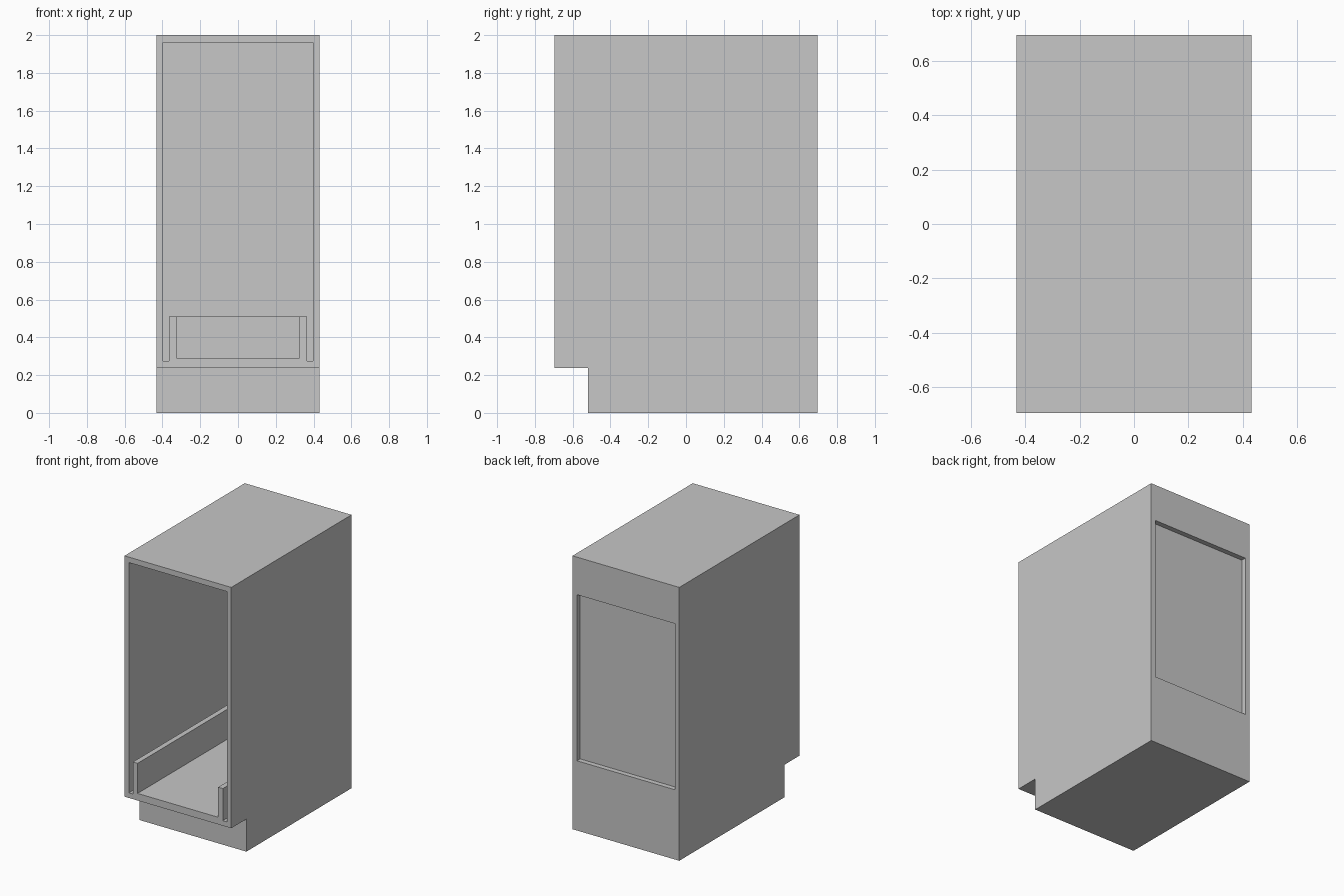
import bpy
import bmesh

default = bpy.data.objects.get("Cube")
if default:
    bpy.data.objects.remove(default, do_unlink=True)

# Single grey finish
GREY = (0.57, 0.57, 0.57, 1.0)
grey = bpy.data.materials.new("plain_grey")
grey.use_nodes = True
grey.diffuse_color = GREY
grey.node_tree.nodes["Principled BSDF"].inputs["Base Color"].default_value = GREY


def extrude_profile(name, profile, half_width):
    """Extrude a closed (y, z) side profile across x, centred on x = 0."""
    bm = bmesh.new()
    face = bm.faces.new([bm.verts.new((-half_width, y, z)) for y, z in profile])
    moved = bmesh.ops.extrude_face_region(bm, geom=[face])["geom"]
    verts = [v for v in moved if isinstance(v, bmesh.types.BMVert)]
    bmesh.ops.translate(bm, verts=verts, vec=(2 * half_width, 0, 0))
    bmesh.ops.recalc_face_normals(bm, faces=bm.faces)
    mesh = bpy.data.meshes.new(name)
    bm.to_mesh(mesh)
    bm.free()
    mesh.materials.append(grey)
    obj = bpy.data.objects.new(name, mesh)
    bpy.context.collection.objects.link(obj)
    return obj


def box(name, half_width, y0, y1, z0, z1):
    return extrude_profile(name, [(y0, z0), (y1, z0), (y1, z1), (y0, z1)], half_width)


def carve(target, cutter):
    """Subtract the cutter from the target and discard it."""
    mod = target.modifiers.new("carve", 'BOOLEAN')
    mod.operation = 'DIFFERENCE'
    mod.solver = 'EXACT'
    mod.object = cutter
    cutter.hide_render = True
    bpy.context.view_layer.objects.active = target
    bpy.ops.object.modifier_apply(modifier=mod.name)
    bpy.data.objects.remove(cutter, do_unlink=True)


HALF_W, FRONT, BACK, TOP = 0.432, -0.695, 0.695, 2.0
INNER_W, FLOOR, INNER_BACK = 0.396, 0.275, 0.64
KICK_Y, KICK_Z = -0.52, 0.238
RAIL_TOP = 0.51

# Cabinet body with a toe-kick notch
body = extrude_profile("cabinet_body", [
    (KICK_Y, 0), (BACK, 0), (BACK, TOP),
    (FRONT, TOP), (FRONT, KICK_Z), (KICK_Y, KICK_Z)], HALF_W)

# Open front compartment
carve(body, box("compartment_cutter", INNER_W, FRONT - 0.1, INNER_BACK, FLOOR, 1.96))

# Shallow recess in the back
carve(body, box("back_recess_cutter", INNER_W, BACK - 0.037, BACK + 0.1, RAIL_TOP, 1.725))

# Pull-out tray, open at the front
tray = box("tray", 0.364, FRONT, INNER_BACK, FLOOR, RAIL_TOP)
carve(tray, box("tray_cutter", 0.326, FRONT - 0.1, INNER_BACK - 0.038, 0.29, RAIL_TOP + 0.1))
